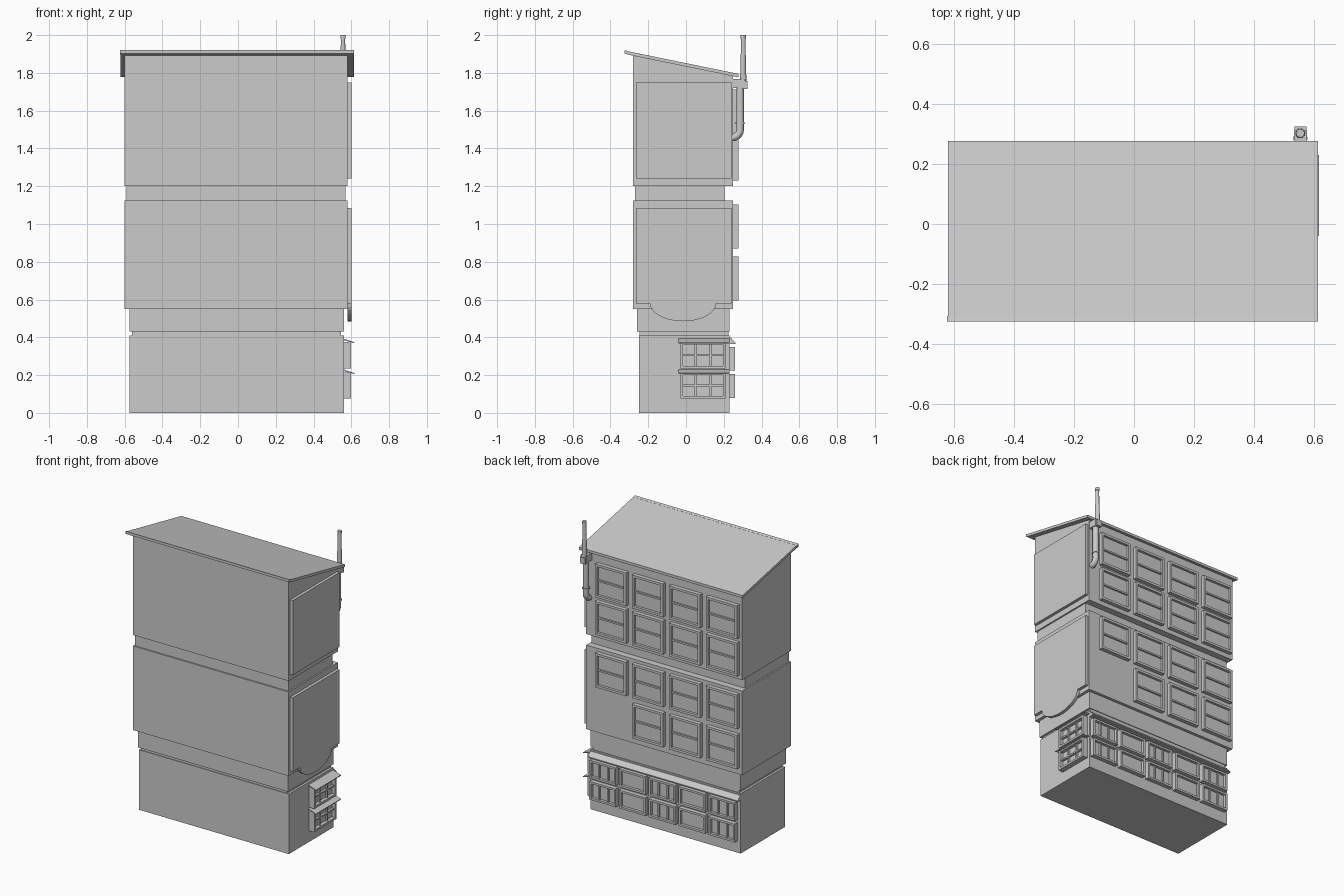
import bpy, bmesh, math
from mathutils import Matrix, Vector

if "Cube" in bpy.data.objects:
    bpy.data.objects.remove(bpy.data.objects["Cube"])

grey = bpy.data.materials.new("plain grey")
grey.use_nodes = True
grey.diffuse_color = (0.6, 0.6, 0.6, 1)
grey.node_tree.nodes["Principled BSDF"].inputs["Base Color"].default_value = (0.6, 0.6, 0.6, 1)


def finish(name, bm):
    bmesh.ops.recalc_face_normals(bm, faces=bm.faces[:])
    mesh = bpy.data.meshes.new(name)
    bm.to_mesh(mesh)
    bm.free()
    mesh.materials.append(grey)
    obj = bpy.data.objects.new(name, mesh)
    bpy.context.collection.objects.link(obj)
    return obj


def add_box(bm, x, y, z):
    """Box from three (low, high) ranges."""
    size = Matrix.Diagonal((x[1] - x[0], y[1] - y[0], z[1] - z[0], 1))
    mid = Matrix.Translation((sum(x) / 2, sum(y) / 2, sum(z) / 2))
    bmesh.ops.create_cube(bm, size=1, matrix=mid @ size)


def box(name, x, y, z):
    bm = bmesh.new()
    add_box(bm, x, y, z)
    return finish(name, bm)


def side_profile(name, yz, x):
    """Extrude a (y, z) outline along x."""
    bm = bmesh.new()
    face = bm.faces.new([bm.verts.new((x[0], y, z)) for y, z in yz])
    out = bmesh.ops.extrude_face_region(bm, geom=[face])["geom"]
    moved = [v for v in out if isinstance(v, bmesh.types.BMVert)]
    bmesh.ops.translate(bm, verts=moved, vec=(x[1] - x[0], 0, 0))
    return finish(name, bm)


def back_wall(y0):
    return lambda bm, u, z, d: add_box(bm, u, (y0 + d[0], y0 + d[1]), z)


def side_wall(x0):
    return lambda bm, u, z, d: add_box(bm, (x0 + d[0], x0 + d[1]), u, z)


def window(bm, place, u, z, cols=1, rows=1, depth=0.028, rim=0.016):
    """Framed window with recessed pane and evenly spaced glazing bars."""
    place(bm, u, z, (-0.01, depth * 0.35))
    for a in (u[0], u[1] - rim):
        place(bm, (a, a + rim), z, (-0.01, depth))
    for b in (z[0], z[1] - rim):
        place(bm, (u[0] + rim, u[1] - rim), (b, b + rim), (-0.01, depth * 0.97))
    bar = rim * 0.35
    for i in range(1, cols):
        c = u[0] + (u[1] - u[0]) * i / cols
        place(bm, (c - bar, c + bar), (z[0] + rim, z[1] - rim), (0, depth * 0.7))
    for i in range(1, rows):
        c = z[0] + (z[1] - z[0]) * i / rows
        place(bm, (u[0] + rim, u[1] - rim), (c - bar, c + bar), (0, depth * 0.75))


# Storeys
box("ground_floor", (-0.575, 0.56), (-0.25, 0.23), (0, 0.41))
box("ground_joint", (-0.56, 0.545), (-0.245, 0.225), (0.41, 0.43))
box("lower_band", (-0.575, 0.56), (-0.26, 0.23), (0.43, 0.55))
box("middle_floors", (-0.6, 0.58), (-0.28, 0.25), (0.55, 1.125))
box("recessed_band", (-0.59, 0.57), (-0.27, 0.205), (1.125, 1.2))
side_profile("upper_floors", [(-0.28, 1.2), (0.25, 1.2), (0.25, 1.785), (-0.28, 1.895)], (-0.6, 0.58))

# Sloped roof with a raised front lip
side_profile("roof", [(-0.31, 1.897), (0.277, 1.777), (0.277, 1.795), (-0.31, 1.915)], (-0.622, 0.615))
side_profile("roof_lip", [(-0.325, 1.902), (-0.307, 1.897), (-0.307, 1.915), (-0.325, 1.92)], (-0.625, 0.615))

# Side panels, the lower one with a hanging curved bottom
box("upper_side_panel", (0.58, 0.6), (-0.265, 0.24), (1.24, 1.75))
curve = [(-0.015 - 0.175 * math.cos(t), 0.58 - 0.095 * math.sin(t))
         for t in [math.pi * i / 16 for i in range(17)]]
side_profile("curved_side_panel", [(-0.265, 1.085), (-0.265, 0.58)] + curve + [(0.24, 0.58), (0.24, 1.085)], (0.58, 0.6))

# Back windows of the upper and middle floors
upper, middle = bmesh.new(), bmesh.new()
for col in range(4):
    c = 0.378 - 0.28 * col
    u = (c - 0.117, c + 0.117)
    for row in range(2):
        z = 1.23 + 0.255 * row
        window(upper, back_wall(0.25), u, (z, z + 0.228), rows=2)
        if col or row:
            z = 0.595 + 0.275 * row
            window(middle, back_wall(0.25), u, (z, z + 0.233), rows=2)
finish("upper_windows", upper)
finish("middle_windows", middle)

# Ground floor back windows, alternating barred and plain
ground = bmesh.new()
for col in range(5):
    c = -0.45 + 0.225 * col
    for row in range(2):
        z = 0.08 + 0.145 * row
        window(ground, back_wall(0.23), (c - 0.1, c + 0.1), (z, z + 0.125),
               cols=1 if col % 2 else 3, depth=0.03, rim=0.014)
finish("ground_windows", ground)
side_profile("back_awning", [(0.225, 0.4), (0.235, 0.4), (0.262, 0.372), (0.262, 0.365), (0.225, 0.365)], (-0.575, 0.56))

# Side bay windows with small sloped awnings
bays = bmesh.new()
for row in range(2):
    z = 0.075 + 0.16 * row
    window(bays, side_wall(0.56), (-0.03, 0.21), (z, z + 0.14), cols=3, rows=2, depth=0.038, rim=0.014)
finish("side_windows", bays)
for name, z in (("lower_side_awning", 0.205), ("upper_side_awning", 0.368)):
    bm = bmesh.new()
    section = [(0.555, z + 0.027), (0.618, z + 0.005), (0.618, z), (0.555, z + 0.018)]
    ends = [[bm.verts.new((x, y, h)) for x, h in section] for y in (-0.04, 0.23)]
    for ring in ends:
        bm.faces.new(ring)
    for i in range(4):
        j = (i + 1) % 4
        bm.faces.new((ends[0][i], ends[0][j], ends[1][j], ends[1][i]))
    finish(name, bm)

# Flue: bent pipe, collars, hood and tapered stack
PX = 0.556
path = bpy.data.curves.new("flue_pipe", "CURVE")
path.dimensions = "3D"
path.bevel_depth = 0.02
path.bevel_resolution = 2
path.use_fill_caps = True
line = path.splines.new("POLY")
bend = [(0.245 + 0.042 * math.sin(t), 1.50 - 0.042 * math.cos(t))
        for t in [math.pi / 2 * i / 5 for i in range(6)]]
points = bend + [(0.287, 1.75)]
line.points.add(len(points) - 1)
for p, (y, z) in zip(line.points, points):
    p.co = (PX, y, z, 1)
path.materials.append(grey)
bpy.context.collection.objects.link(bpy.data.objects.new("flue_pipe", path))


def cone(name, y, z, r1, r2):
    bm = bmesh.new()
    bmesh.ops.create_cone(bm, cap_ends=True, segments=12, radius1=r1, radius2=r2, depth=z[1] - z[0],
                          matrix=Matrix.Translation(Vector((PX, y, sum(z) / 2))))
    finish(name, bm)


cone("flue_collar", 0.287, (1.53, 1.54), 0.024, 0.024)
cone("flue_stack", 0.303, (1.75, 1.985), 0.017, 0.011)
cone("flue_cap", 0.303, (1.98, 2.0), 0.014, 0.014)
box("flue_hood", (0.535, 0.578), (0.25, 0.312), (1.72, 1.768))
box("flue_flange", (0.537, 0.576), (0.3, 0.325), (1.715, 1.757))
